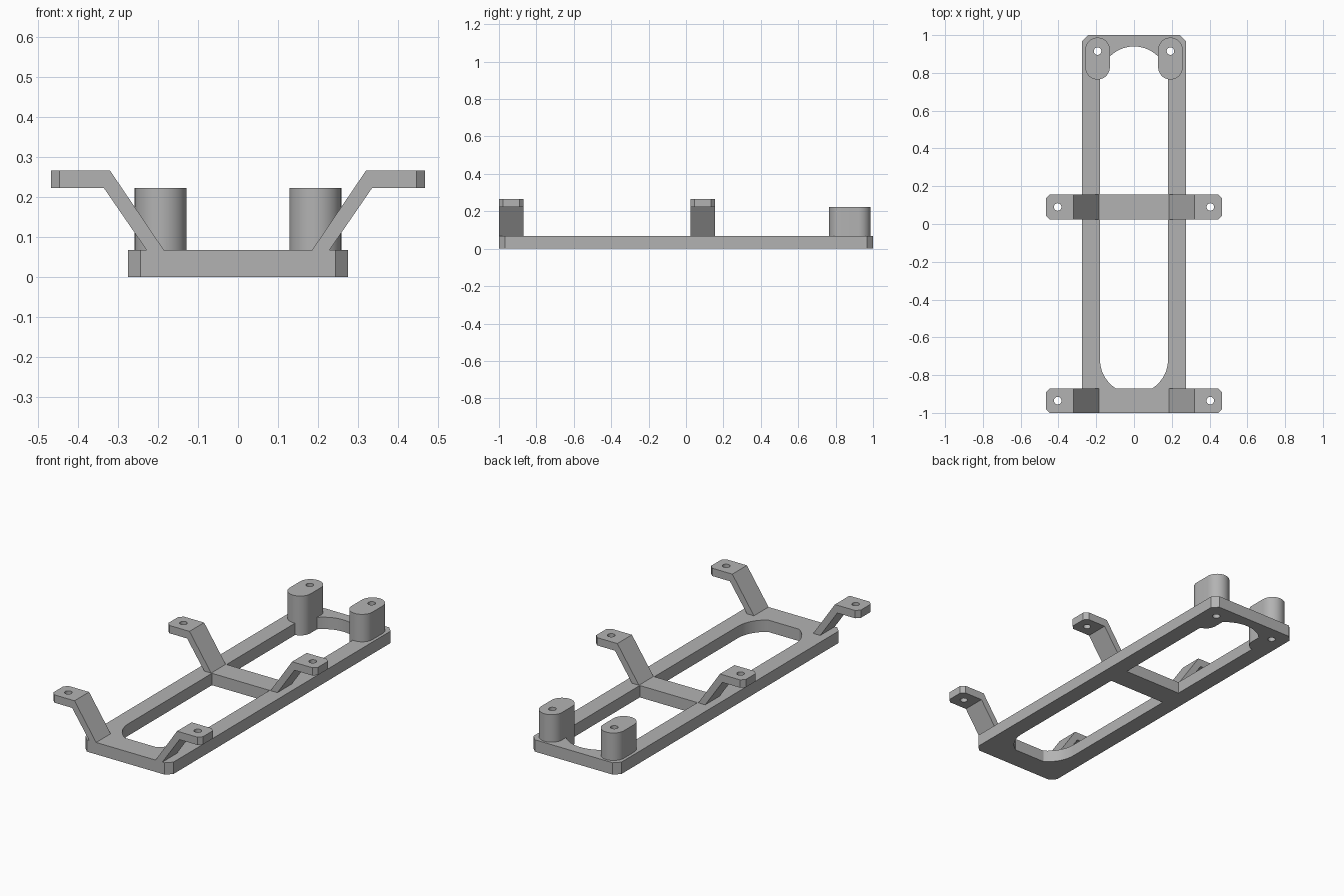
import bpy, bmesh, math

if "Cube" in bpy.data.objects:
    bpy.data.objects.remove(bpy.data.objects["Cube"])

grey = bpy.data.materials.new("plain grey")
grey.diffuse_color = (0.45, 0.45, 0.45, 1)
grey.use_nodes = True
grey.node_tree.nodes["Principled BSDF"].inputs["Base Color"].default_value = grey.diffuse_color
BASE = 0.067          # frame thickness
TOP = 0.266           # top of the mounting tabs


def prism(name, pts, vec):
    """Extrude a closed 3D outline along vec."""
    bm = bmesh.new()
    face = bm.faces.new([bm.verts.new(p) for p in pts])
    ext = bmesh.ops.extrude_face_region(bm, geom=[face])["geom"]
    bmesh.ops.translate(bm, vec=vec, verts=[v for v in ext if isinstance(v, bmesh.types.BMVert)])
    bmesh.ops.recalc_face_normals(bm, faces=bm.faces)
    me = bpy.data.meshes.new(name)
    bm.to_mesh(me)
    bm.free()
    me.materials.append(grey)
    ob = bpy.data.objects.new(name, me)
    bpy.context.collection.objects.link(ob)
    return ob


def plate(name, pts, z0, z1):
    return prism(name, [(x, y, z0) for x, y in pts], (0, 0, z1 - z0))


def arc(cx, cy, r, a0, a1, n=32):
    return [(cx + r * math.cos(math.radians(a0 + (a1 - a0) * i / n)),
             cy + r * math.sin(math.radians(a0 + (a1 - a0) * i / n))) for i in range(n + 1)]


def combine(target, tool, op):
    """Apply a boolean and discard the tool."""
    mod = target.modifiers.new("bool", 'BOOLEAN')
    mod.operation, mod.object, mod.solver = op, tool, 'EXACT'
    bpy.context.view_layer.objects.active = target
    bpy.ops.object.modifier_apply(modifier=mod.name)
    bpy.data.objects.remove(tool)


# Flat frame with clipped corners
W, C = 0.275, 0.032
frame = plate("mounting_frame", [(-W, C - 1), (C - W, -1), (W - C, -1), (W, C - 1),
                                 (W, 1 - C), (W - C, 1), (C - W, 1), (-W, 1 - C)], 0, BASE)

# Two openings either side of the crossbar
R = 0.18
rear = [(-R, 0.155), (R, 0.155)] + arc(0, 0.76, R, 0, 180)
a = math.degrees(math.asin(0.152 / R))
front = ([(R, 0.025), (-R, 0.025)] + arc(0, -0.718, R, 180, 180 + a, 16)
         + arc(0, -0.718, R, 360 - a, 360, 16))
for pts in (rear, front):
    combine(frame, plate("opening", pts, -0.1, 0.2), 'DIFFERENCE')

# Angled arms with clipped, drilled tabs
TH, X, D = 0.044, 0.467, 0.13
for y in (-1.0, 0.025):
    for s in (-1, 1):
        prof = [(0.16, 0.03), (0.32, TOP), (X, TOP), (X, TOP - TH), (0.335, TOP - TH), (0.203, 0.03)]
        arm = prism("bracket_arm", [(s * x, y, z) for x, z in prof], (0, D, 0))
        bm = bmesh.new()
        bm.from_mesh(arm.data)
        ends = [e for e in bm.edges if all(abs(abs(v.co.x) - X) < 1e-4 for v in e.verts)
                and abs(e.verts[0].co.z - e.verts[1].co.z) > 0.01]
        bmesh.ops.bevel(bm, geom=ends, offset=0.021, segments=1, affect='EDGES')
        bm.to_mesh(arm.data)
        bm.free()
        combine(frame, arm, 'UNION')
        hole = plate("tab_hole", arc(s * 0.404, y + D / 2, 0.02, 0, 345, 23), 0.15, 0.4)
        combine(frame, hole, 'DIFFERENCE')

# Rounded posts at the rear, drilled right through
PX, PR, PT = 0.193, 0.065, 0.222
for s in (-1, 1):
    slot = arc(s * PX, 0.922, PR, 0, 180) + arc(s * PX, 0.83, PR, 180, 360)
    combine(frame, plate("rear_post", slot, 0, PT), 'UNION')
    hole = plate("post_hole", arc(s * PX, 0.915, 0.02, 0, 345, 23), -0.1, 0.4)
    combine(frame, hole, 'DIFFERENCE')

bpy.ops.object.select_all(action='DESELECT')
frame.select_set(True)
bpy.context.view_layer.objects.active = frame
bpy.ops.object.shade_smooth_by_angle(angle=math.radians(25))
